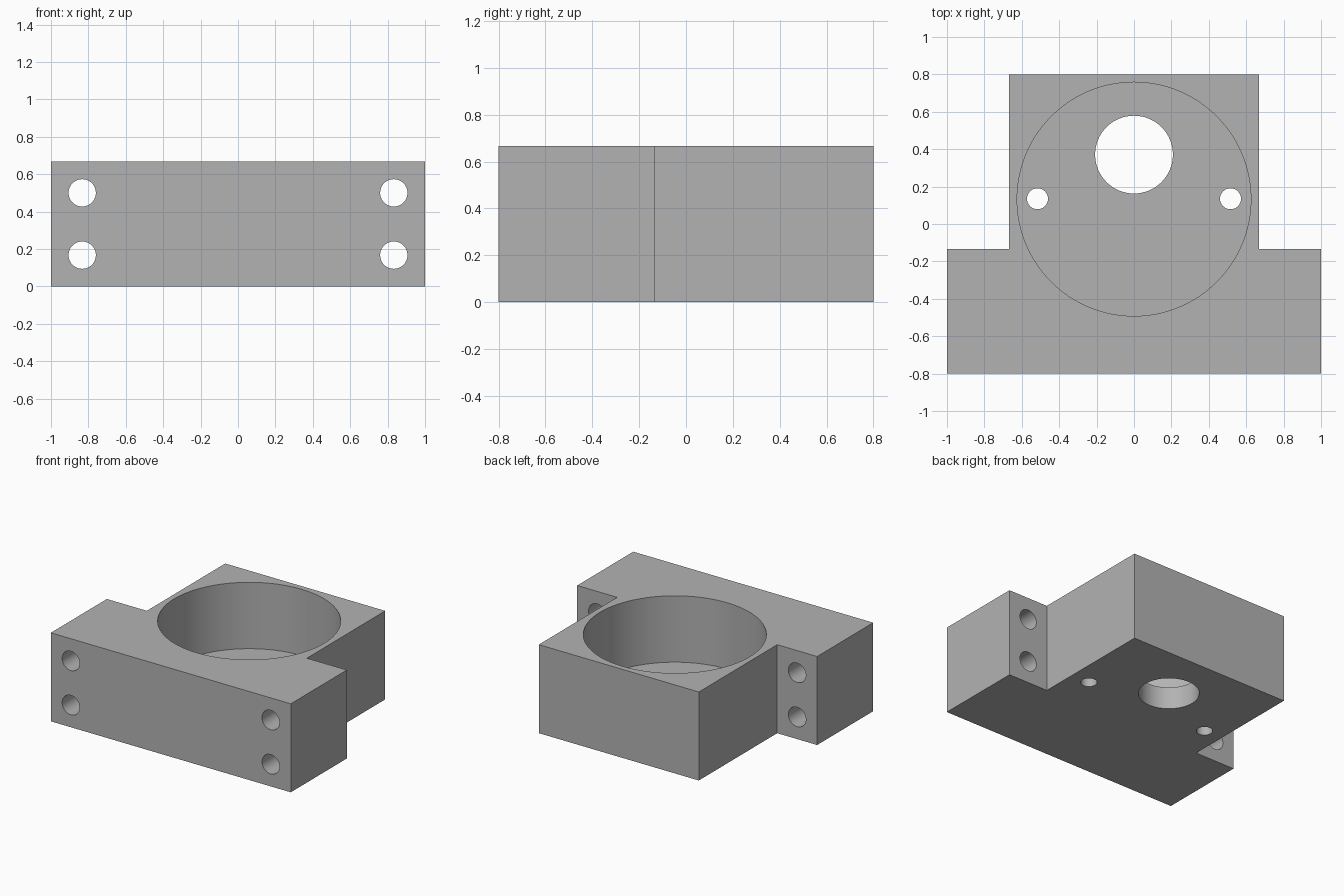
import bpy
import bmesh
from math import radians
from mathutils import Matrix

if "Cube" in bpy.data.objects:
    bpy.data.objects.remove(bpy.data.objects["Cube"], do_unlink=True)

grey = bpy.data.materials.new("plain grey")
grey.use_nodes = True
colour = (0.45, 0.45, 0.45, 1)
grey.diffuse_color = colour
grey.node_tree.nodes["Principled BSDF"].inputs["Base Color"].default_value = colour

HEIGHT, FLOOR = 0.667, 0.167


def add_object(name, bm):
    mesh = bpy.data.meshes.new(name)
    bmesh.ops.recalc_face_normals(bm, faces=bm.faces)
    bm.to_mesh(mesh)
    bm.free()
    mesh.materials.append(grey)
    obj = bpy.data.objects.new(name, mesh)
    bpy.context.collection.objects.link(obj)
    return obj


def drill(body, name, centre, radius, depth, along_y=False, sides=64):
    """Cut a round hole through the body."""
    bm = bmesh.new()
    turn = Matrix.Rotation(radians(90), 4, "X") if along_y else Matrix()
    bmesh.ops.create_cone(bm, cap_ends=True, segments=sides, radius1=radius,
                          radius2=radius, depth=depth,
                          matrix=Matrix.Translation(centre) @ turn)
    cutter = add_object(name, bm)
    cutter.hide_render = True
    bpy.context.view_layer.objects.active = body
    mod = body.modifiers.new(name, "BOOLEAN")
    mod.operation = "DIFFERENCE"
    mod.solver = "EXACT"
    mod.object = cutter
    bpy.ops.object.modifier_apply(modifier=mod.name)
    bpy.data.objects.remove(cutter, do_unlink=True)


# T-shaped block, extruded from its mirrored outline
half = [(1, -0.8), (1, -0.133), (0.667, -0.133), (0.667, 0.8)]
outline = half + [(-x, y) for x, y in reversed(half)]
bm = bmesh.new()
base = bm.faces.new([bm.verts.new((x, y, 0)) for x, y in outline])
top = bmesh.ops.extrude_face_region(bm, geom=[base])["geom"]
bmesh.ops.translate(bm, vec=(0, 0, HEIGHT),
                    verts=[v for v in top if isinstance(v, bmesh.types.BMVert)])
block = add_object("mounting_block", bm)

# Round pocket and the offset shaft hole in its floor
drill(block, "pocket", (0, 0.133, FLOOR + 0.5), 0.625, 1, sides=128)
drill(block, "shaft_hole", (0, 0.371, 0), 0.208, 1)

# Floor screw holes and flange bolt holes on both sides
for side in (-1, 1):
    drill(block, "screw_hole", (side * 0.516, 0.135, 0), 0.056, 1)
    for z in (0.167, 0.5):
        drill(block, "bolt_hole", (side * 0.833, -0.467, z), 0.073, 1, along_y=True)

# Smooth bores with crisp edges
bpy.ops.object.select_all(action="DESELECT")
block.select_set(True)
bpy.context.view_layer.objects.active = block
bpy.ops.object.shade_smooth_by_angle(angle=radians(30))
